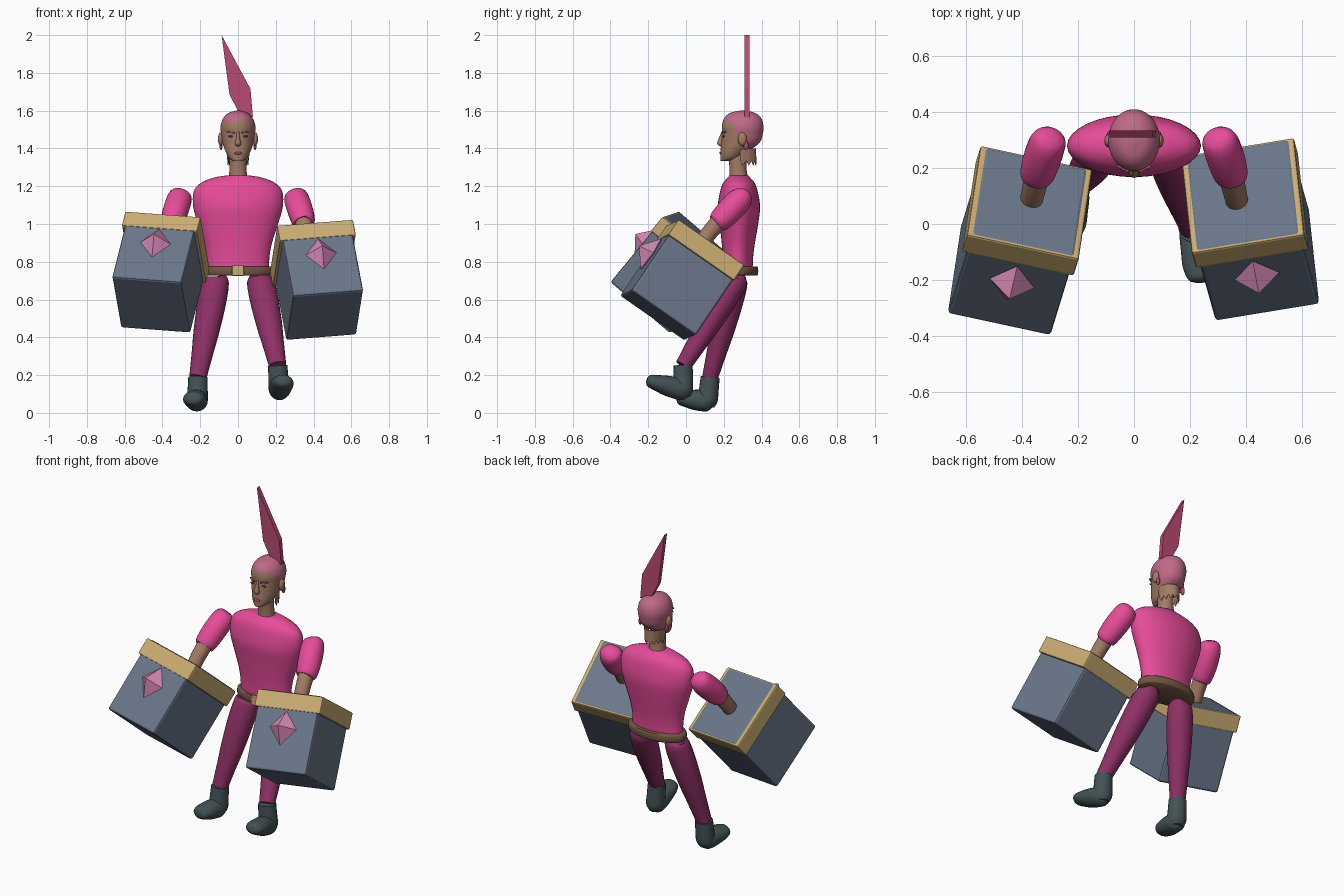
import bpy, bmesh, math
from mathutils import Vector, Matrix

cube = bpy.data.objects.get("Cube")
if cube:
    bpy.data.objects.remove(cube, do_unlink=True)


def material(name, hexcode):
    srgb = [int(hexcode[i:i + 2], 16) / 255 for i in (0, 2, 4)]
    col = [c / 12.92 if c < 0.04 else ((c + 0.055) / 1.055) ** 2.4 for c in srgb] + [1]
    m = bpy.data.materials.new(name)
    m.use_nodes = True
    m.diffuse_color = col
    m.node_tree.nodes["Principled BSDF"].inputs["Base Color"].default_value = col
    return m


SHIRT = material("hot pink", "E84C9A")
TROUSERS = material("dark magenta", "8F3166")
STEEL = material("slate grey", "6A778A")
GOLD = material("gold", "CCAE72")
LEATHER = material("brown leather", "705742")
SKIN = material("skin", "A37C64")
HAIR = material("dusty pink hair", "BD6A86")
CREST = material("crest pink", "BA4A72")
GEM = material("gem pink", "DB8AB8")
BOOT = material("dark teal", "435255")


def finish(name, bm, mat, matrix=None, smooth=0):
    bmesh.ops.recalc_face_normals(bm, faces=bm.faces)
    me = bpy.data.meshes.new(name)
    bm.to_mesh(me)
    bm.free()
    me.materials.append(mat)
    if smooth:
        me.shade_smooth()
        me.set_sharp_from_angle(angle=math.radians(smooth))
    ob = bpy.data.objects.new(name, me)
    bpy.context.scene.collection.objects.link(ob)
    if matrix:
        ob.matrix_world = matrix
    return ob


def spline(rows, steps):
    """Smooth curve through rows of numbers."""
    rows = [Vector(r) for r in rows]
    out = []
    for i in range(len(rows) - 1):
        a, b, c, d = rows[max(i - 1, 0)], rows[i], rows[i + 1], rows[min(i + 2, len(rows) - 1)]
        for k in range(steps):
            t = k / steps
            out.append(b + (c - a) * (t / 2) + (a * 2 - b * 5 + c * 4 - d) * (t * t / 2)
                       + (b * 3 - a - c * 3 + d) * (t ** 3 / 2))
    return out + [rows[-1]]


def loft(name, rows, mat, level=False, steps=4, sides=24, smooth=50):
    """Closed tube through rows of x, y, z, width radius, depth radius."""
    rings = spline(rows, steps)
    bm = bmesh.new()
    loops = []
    for i, r in enumerate(rings):
        p = Vector(r[:3])
        t = Vector((0, 0, 1))
        if not level:
            t = Vector(rings[min(i + 1, len(rings) - 1)][:3]) - Vector(rings[max(i - 1, 0)][:3])
            t.normalize()
        side = Vector((1, 0, 0))
        side = (side - t * side.dot(t)).normalized()
        deep = t.cross(side)
        angles = [math.tau * k / sides for k in range(sides)]
        loops.append([bm.verts.new(p + side * r[3] * math.cos(a) + deep * r[4] * math.sin(a))
                      for a in angles])
    for a, b in zip(loops, loops[1:]):
        for k in range(sides):
            n = (k + 1) % sides
            bm.faces.new((a[k], a[n], b[n], b[k]))
    bm.faces.new(loops[0])
    bm.faces.new(loops[-1])
    return finish(name, bm, mat, None, smooth)


def box(name, size, mat, loc, frame=None, bevel=0.0):
    bm = bmesh.new()
    bmesh.ops.create_cube(bm, size=1)
    bmesh.ops.scale(bm, vec=size, verts=bm.verts)
    if bevel:
        bmesh.ops.bevel(bm, geom=bm.edges[:], offset=bevel, segments=2, affect='EDGES', profile=0.5)
    return finish(name, bm, mat, (frame or Matrix()) @ Matrix.Translation(loc))


def ball(name, size, mat, loc):
    bm = bmesh.new()
    bmesh.ops.create_uvsphere(bm, u_segments=16, v_segments=10, radius=1)
    bmesh.ops.scale(bm, vec=size, verts=bm.verts)
    return finish(name, bm, mat, Matrix.Translation(loc), 60)


# Torso, belt and neck
loft("torso", [(0, .275, .75, .165, .078), (0, .275, .82, .166, .08), (0, .277, .9, .18, .088),
               (0, .28, 1.0, .212, .102), (0, .28, 1.09, .237, .112), (0, .28, 1.17, .235, .1),
               (0, .28, 1.215, .2, .085), (0, .28, 1.245, .13, .06), (0, .28, 1.257, .06, .05)],
     SHIRT, level=True, sides=32)
loft("belt", [(0, .28, .728, .18, .097), (0, .28, .737, .188, .102), (0, .28, .765, .188, .102),
              (0, .28, .775, .18, .097)], LEATHER, level=True, steps=2, sides=32)
box("belt_buckle", (.062, .02, .056), GOLD, (0, .178, .753), bevel=.004)
loft("neck", [(0, .28, 1.23, .05, .05), (0, .275, 1.3, .045, .045), (0, .27, 1.4, .045, .05)],
     SKIN, level=True)

# Head, with hair chosen by position
head = loft("head", [(0, .205, 1.333, .022, .022), (0, .232, 1.348, .046, .05),
                     (0, .252, 1.38, .064, .07), (0, .288, 1.43, .082, .101),
                     (0, .299, 1.48, .09, .108), (0, .3, 1.52, .092, .11), (0, .3, 1.56, .078, .098),
                     (0, .3, 1.588, .05, .066), (0, .3, 1.6, .012, .015)],
            SKIN, level=True, steps=6, sides=48)
head.data.materials.append(HAIR)
for f in head.data.polygons:
    c = f.center
    if c.z > 1.55 - abs(c.x) * .2 or (c.y > .26 and c.z > 1.47) or (c.y > .315 and c.z > 1.39):
        f.material_index = 1

# Jagged nape below the hair
bm = bmesh.new()
pairs = []
for k in range(17):
    a = math.pi * k / 16
    x, y = math.cos(a), math.sin(a)
    pairs.append((bm.verts.new((x * .064, .285 + y * .085, 1.4)),
                  bm.verts.new((x * .055, .285 + y * .088, 1.31 if k % 2 else 1.335))))
for (a, b), (c, d) in zip(pairs, pairs[1:]):
    bm.faces.new((a, b, d, c))
nape = finish("nape", bm, SKIN)
nape.modifiers.new("thickness", 'SOLIDIFY').thickness = .004

# Face details
loft("nose", [(0, .194, 1.49, .007, .006), (0, .186, 1.455, .01, .012), (0, .182, 1.425, .016, .017),
              (0, .19, 1.41, .008, .008)], SKIN, level=True, sides=12)
ball("lips", (.022, .007, .007), CREST, (0, .183, 1.375))
for s, side in ((1, "left"), (-1, "right")):
    ball(side + "_eye", (.016, .005, .005), BOOT, (s * .037, .199, 1.464))
    tilt = Matrix.Translation((s * .04, .199, 1.486)) @ Matrix.Rotation(s * .45, 4, 'Z')
    box(side + "_eyebrow", (.045, .009, .008), CREST, (0, 0, 0),
        tilt @ Matrix.Rotation(-s * .12, 4, 'Y'))
    ball(side + "_ear", (.014, .024, .036), SKIN, (s * .092, .298, 1.45))
    ball(side + "_earring", (.008, .013, .025), CREST, (s * .09, .318, 1.415))

# Upright hair crest
bm = bmesh.new()
outline = [(-.087, 2.0), (.066, 1.715), (.079, 1.565), (.01, 1.58), (-.045, 1.685)]
face = bm.faces.new([bm.verts.new((x, .309, z)) for x, z in outline])
grown = bmesh.ops.extrude_face_region(bm, geom=[face])["geom"]
bmesh.ops.translate(bm, vec=(0, .026, 0), verts=[v for v in grown if isinstance(v, bmesh.types.BMVert)])
finish("hair_crest", bm, CREST)

# Arms
for s, side in ((1, "left"), (-1, "right")):
    loft(side + "_sleeve", [(s * .298, .318, 1.172, .03, .025), (s * .303, .308, 1.158, .056, .05),
                            (s * .312, .282, 1.125, .067, .066), (s * .332, .225, 1.065, .068, .068),
                            (s * .348, .172, 1.01, .06, .058), (s * .35, .164, 1.002, .045, .045)],
         SHIRT, sides=16, steps=3)
    loft(side + "_forearm", [(s * .343, .19, 1.03, .046, .046), (s * .358, .125, .955, .043, .043),
                             (s * .37, .075, .885, .04, .04)], SKIN, sides=16)

# Legs and boots: hip, ankle, heel and toe for each
legs = (("left", (.118, .262), (.21, -.015, .25), (.218, -.015, .12), (.238, -.175, .165)),
        ("right", (-.118, .262), (-.212, .128, .19), (-.215, .115, .063), (-.235, -.02, .075)))
for side, hip, ankle, heel, toe in legs:
    top, low = Vector((*hip, .7)), Vector(ankle)
    rows = [(*(top + Vector((0, .003, .02))), .045, .035)]
    for t, r in ((0, .07), (.2, .076), (.5, .069), (.75, .057), (1, .046)):
        rows.append((*top.lerp(low, t), r, r * .92))
    loft(side + "_leg", rows, TROUSERS)
    h, e = Vector(heel), Vector(toe)
    loft(side + "_boot_shaft", [(*low, .051, .05), (*low.lerp(h, .5), .053, .052), (*h, .055, .052),
                                (*(h - Vector((0, 0, .035))), .035, .035)], BOOT, sides=20)
    back = h - (e - h) * .2
    loft(side + "_boot_foot", [(*back, .028, .03), (*h, .055, .055), (*h.lerp(e, .5), .06, .054),
                               (*h.lerp(e, .85), .06, .043), (*h.lerp(e, 1.12), .046, .032),
                               (*h.lerp(e, 1.2), .02, .014)], BOOT, sides=20)

# Boxy gauntlets: centre, width axis and up axis for each
gauntlets = (("left", (.424, -.022, .703), (.373, .07, .042), (-.07, .25, .37)),
             ("right", (-.416, -.062, .744), (.365, -.087, -.037), (.088, .287, .35)))
for side, centre, across, up in gauntlets:
    w = Vector(up).normalized()
    u = Vector(across)
    u = (u - w * u.dot(w)).normalized()
    frame = Matrix.Translation(centre) @ Matrix((u, w.cross(u), w)).transposed().to_4x4()
    box(side + "_gauntlet", (.378, .418, .458), STEEL, (0, 0, 0), frame, .012)
    box(side + "_gauntlet_trim", (.41, .426, .1), GOLD, (0, 0, .176), frame, .008)
    bm = bmesh.new()
    rim = [bm.verts.new(p) for p in ((.082, 0, 0), (0, 0, .098), (-.082, 0, 0), (0, 0, -.098))]
    for y in (-.075, .075):
        tip = bm.verts.new((0, y, 0))
        for k in range(4):
            bm.faces.new((rim[k], rim[(k + 1) % 4], tip))
    finish(side + "_gem", bm, GEM, frame @ Matrix.Translation((0, -.215, .02)))
